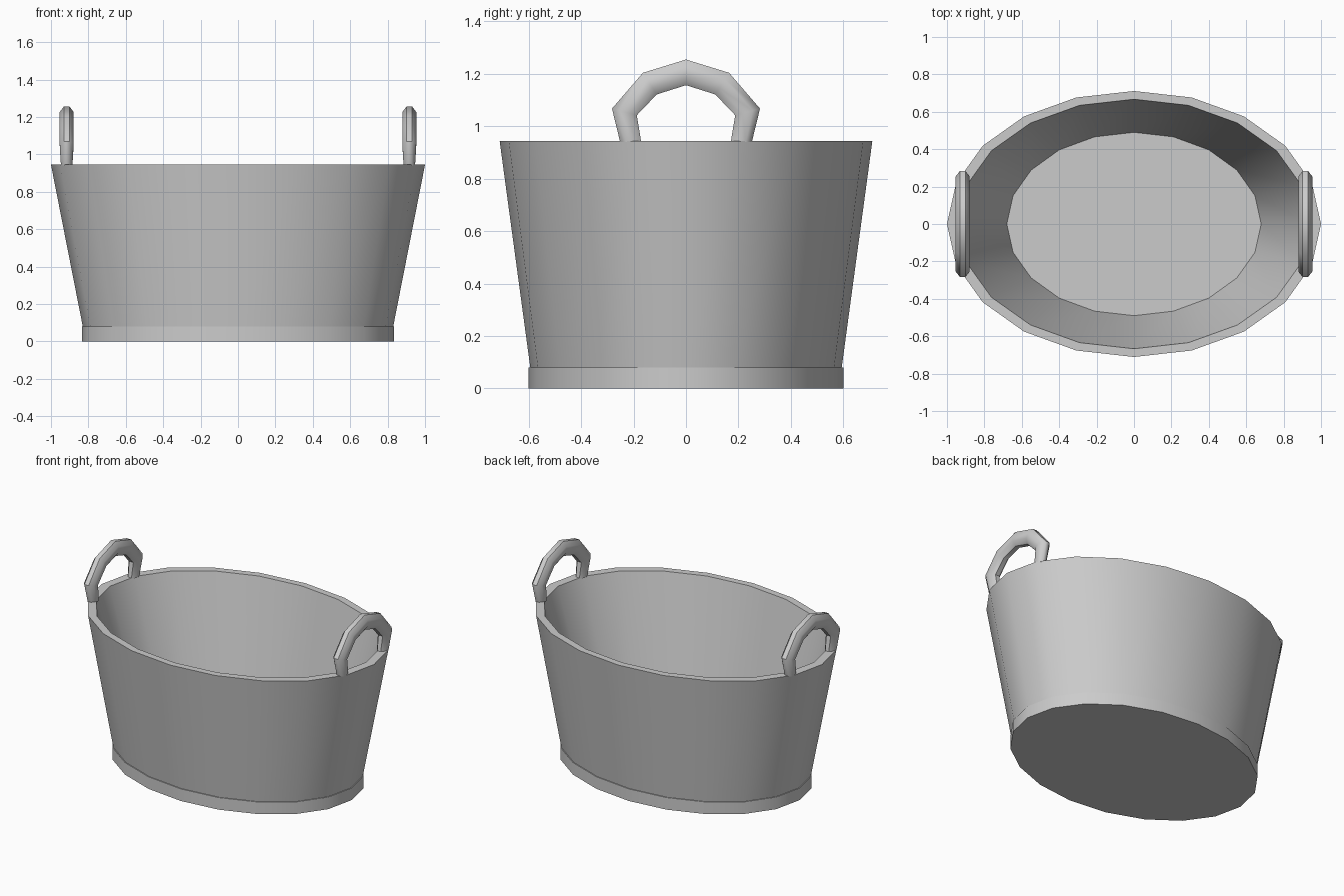
import bpy, bmesh
from math import cos, sin, pi, radians
from mathutils import Vector

if "Cube" in bpy.data.objects:
    bpy.data.objects.remove(bpy.data.objects["Cube"])


def loft(name, rings, angle):
    """Skin a list of closed point rings, cap both ends, smooth below angle."""
    bm = bmesh.new()
    loops = [[bm.verts.new(p) for p in ring] for ring in rings]
    n = len(loops[0])
    for a, b in zip(loops, loops[1:]):
        for i in range(n):
            j = (i + 1) % n
            bm.faces.new((a[i], a[j], b[j], b[i]))
    bm.faces.new(loops[0][::-1])
    bm.faces.new(loops[-1])
    bmesh.ops.recalc_face_normals(bm, faces=bm.faces[:])
    mesh = bpy.data.meshes.new(name)
    bm.to_mesh(mesh)
    bm.free()
    obj = bpy.data.objects.new(name, mesh)
    bpy.context.collection.objects.link(obj)
    mesh.shade_smooth()
    mesh.set_sharp_from_angle(angle=radians(angle))
    return obj


# Oval tub: foot band, flared wall, rim, inner wall, floor (rx, ry, z)
SIDES = 20
profile = [(0.835, 0.60, 0), (0.835, 0.60, 0.08), (0.83, 0.594, 0.08),
           (1.0, 0.711, 0.945), (0.942, 0.667, 0.945), (0.68, 0.49, 0.08)]
loft("tub", [[(rx * cos(2 * pi * i / SIDES), ry * sin(2 * pi * i / SIDES), z)
              for i in range(SIDES)] for rx, ry, z in profile], 35)

# Handle centre line in the y-z plane with a size factor, mirrored in y
half = [(0.211, 0.94, 0.82), (0.235, 1.055, 1), (0.138, 1.163, 1)]
path = half + [(0, 1.206, 1)] + [(-y, z, s) for y, z, s in reversed(half)]


def handle(name, x):
    pts = [Vector((0, y, z)) for y, z, s in path]
    rings = []
    for k, p in enumerate(pts):
        # Bisect neighbouring segments for the mitre; ends are cut level
        if k in (0, len(pts) - 1):
            out = Vector((0, 1 if k == 0 else -1, 0))
        else:
            t = (pts[k + 1] - p).normalized() + (p - pts[k - 1]).normalized()
            out = Vector((0, t.z, -t.y)).normalized()
        s = path[k][2]
        ring = []
        for i in range(8):
            a = (i + 0.5) * pi / 4
            ring.append(p + out * (0.053 * s * cos(a))
                        + Vector((x + 0.0405 * s * sin(a), 0, 0)))
        rings.append(ring)
    loft(name, rings, 50)


# One handle on each end of the rim
handle("right_handle", 0.916)
handle("left_handle", -0.916)
